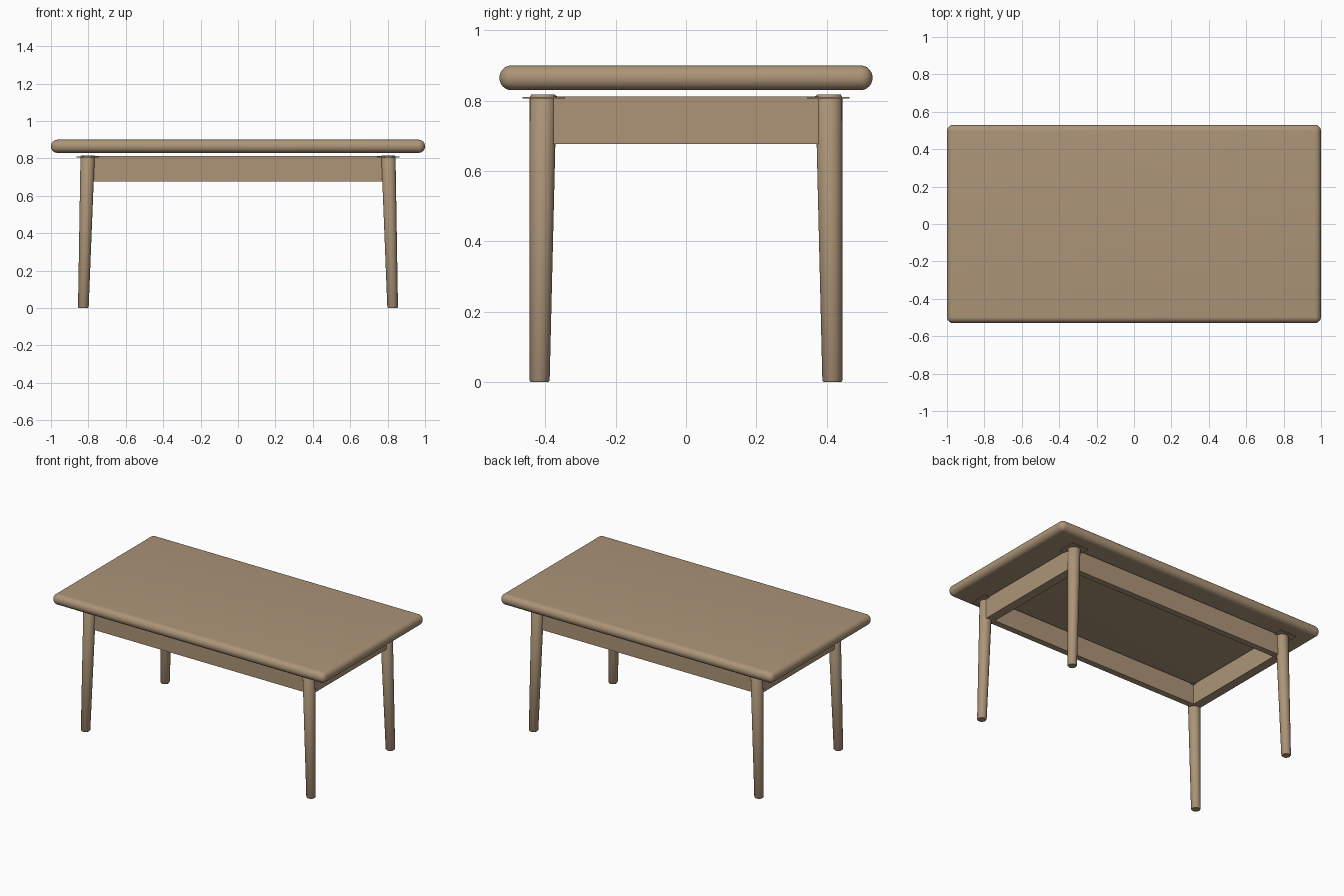
import bpy, bmesh, math

if "Cube" in bpy.data.objects:
    bpy.data.objects.remove(bpy.data.objects["Cube"])

wood = bpy.data.materials.new("warm_wood")
wood.diffuse_color = (0.417, 0.30, 0.188, 1)
wood.use_nodes = True
wood.node_tree.nodes["Principled BSDF"].inputs["Base Color"].default_value = wood.diffuse_color


def finish(bm, name):
    """Turn a bmesh into a named, smooth-shaded wooden part."""
    bmesh.ops.recalc_face_normals(bm, faces=bm.faces)
    mesh = bpy.data.meshes.new(name)
    bm.to_mesh(mesh)
    bm.free()
    mesh.materials.append(wood)
    ob = bpy.data.objects.new(name, mesh)
    bpy.context.collection.objects.link(ob)
    bpy.ops.object.select_all(action='DESELECT')
    ob.select_set(True)
    bpy.context.view_layer.objects.active = ob
    bpy.ops.object.shade_smooth_by_angle(angle=math.radians(35))
    return ob


def box(name, lo, hi, bevel=0, segments=1):
    bm = bmesh.new()
    bmesh.ops.create_cube(bm, size=1)
    for v in bm.verts:
        v.co = [(a + b) / 2 + c * (b - a) for a, b, c in zip(lo, hi, v.co)]
    if bevel:
        bmesh.ops.bevel(bm, geom=bm.edges[:], offset=bevel, segments=segments,
                        profile=0.5, affect='EDGES')
    return finish(bm, name)


def leg(name, sx, sy, sides=32):
    """Tapered round leg, leaning slightly outwards, with softened ends."""
    foot, head = (0.827, 0.416), (0.804, 0.406)
    bm = bmesh.new()
    rings = []
    for z, r in ((0, 0.025), (0.005, 0.0285), (0.811, 0.038), (0.817, 0.034)):
        t = z / 0.817
        cx = sx * (foot[0] + (head[0] - foot[0]) * t)
        cy = sy * (foot[1] + (head[1] - foot[1]) * t)
        rings.append([bm.verts.new((cx + r * math.cos(a), cy + r * math.sin(a), z))
                      for a in (2 * math.pi * i / sides for i in range(sides))])
    for low, high in zip(rings, rings[1:]):
        for i in range(sides):
            j = (i + 1) % sides
            bm.faces.new((low[i], low[j], high[j], high[i]))
    bm.faces.new(rings[0])
    bm.faces.new(rings[-1])
    return finish(bm, name)


# Tabletop with fully rounded rim
box("tabletop", (-1, -0.53, 0.83), (1, 0.53, 0.90), 0.034, 8)

# Legs with their square mounting plates
for sx, side in ((-1, "left"), (1, "right")):
    for sy, end in ((-1, "front"), (1, "back")):
        leg(f"{end}_{side}_leg", sx, sy)
        cx, cy = sx * 0.804, sy * 0.404
        box(f"{end}_{side}_mounting_plate", (cx - 0.06, cy - 0.06, 0.806),
            (cx + 0.06, cy + 0.06, 0.811))

# Apron rails between the legs
for s, end, side in ((-1, "front", "left"), (1, "back", "right")):
    y0, y1 = sorted((s * 0.367, s * 0.407))
    box(f"{end}_apron", (-0.80, y0, 0.678), (0.80, y1, 0.813))
    x0, x1 = sorted((s * 0.768, s * 0.827))
    box(f"{side}_apron", (x0, -0.377, 0.677), (x1, 0.377, 0.8125))
